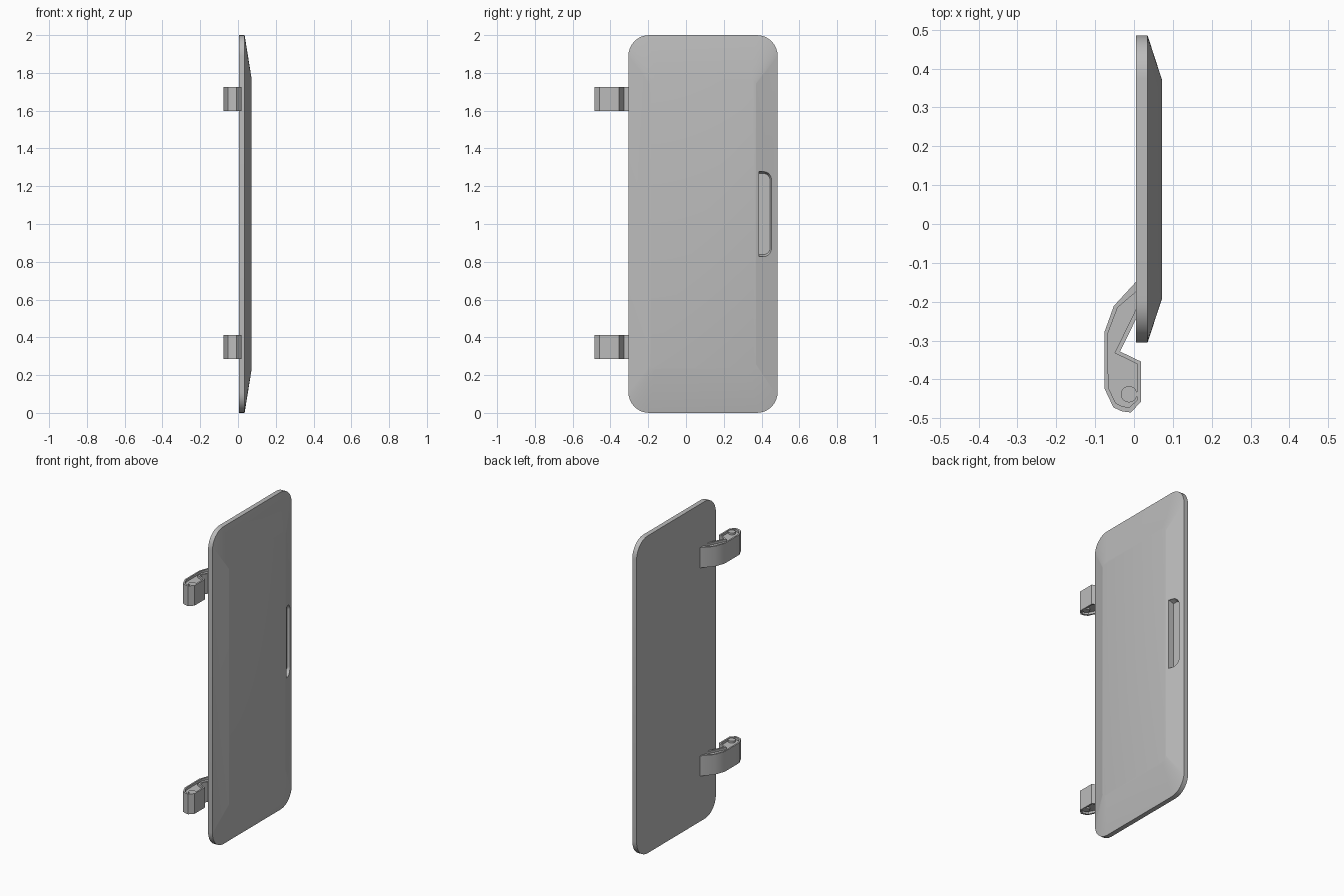
import bpy, bmesh, math

if "Cube" in bpy.data.objects:
    bpy.data.objects.remove(bpy.data.objects["Cube"])

grey = bpy.data.materials.new("grey")
grey.diffuse_color = (0.5, 0.5, 0.5, 1)
grey.use_nodes = True
grey.node_tree.nodes["Principled BSDF"].inputs["Base Color"].default_value = grey.diffuse_color


def loft(name, rings, smooth=15):
    """Join rings of equal point count into a closed, capped solid."""
    bm = bmesh.new()
    loops = [[bm.verts.new(p) for p in ring] for ring in rings]
    n = len(loops[0])
    for a, b in zip(loops, loops[1:]):
        for i in range(n):
            j = (i + 1) % n
            bm.faces.new((a[i], a[j], b[j], b[i]))
    bm.faces.new(loops[0])
    bm.faces.new(loops[-1])
    bmesh.ops.recalc_face_normals(bm, faces=bm.faces)
    mesh = bpy.data.meshes.new(name)
    bm.to_mesh(mesh)
    bm.free()
    mesh.materials.append(grey)
    obj = bpy.data.objects.new(name, mesh)
    bpy.context.collection.objects.link(obj)
    shade(obj, smooth)
    return obj


def shade(obj, degrees):
    bpy.ops.object.select_all(action='DESELECT')
    obj.select_set(True)
    bpy.context.view_layer.objects.active = obj
    bpy.ops.object.shade_smooth_by_angle(angle=math.radians(degrees))


def rounded(x, y0, y1, z0, z1, r_low, r_high, seg=8):
    """Rounded rectangle in the yz plane, with a radius for each y side."""
    corners = [(y1, z1, r_high, 0), (y0, z1, r_low, 90),
               (y0, z0, r_low, 180), (y1, z0, r_high, 270)]
    pts = []
    for y, z, r, start in corners:
        cy = y - r if y == y1 else y + r
        cz = z - r if z == z1 else z + r
        for i in range(seg + 1):
            a = math.radians(start + 90 * i / seg)
            pts.append((x, cy + r * math.cos(a), cz + r * math.sin(a)))
    return pts


# Door panel: straight rim, sloped border and raised centre
panel = loft("door_panel", [
    rounded(0.005, -0.305, 0.485, 0, 2, 0.11, 0.11),
    rounded(0.035, -0.305, 0.485, 0, 2, 0.11, 0.11),
    rounded(0.072, -0.192, 0.371, 0.23, 1.77, 0.03, 0.03),
])

# Grip recess cut into the sloped border
cutter = loft("grip_cutter", [
    rounded(0.030, 0.386, 0.445, 0.838, 1.267, 0.002, 0.035),
    rounded(0.055, 0.386, 0.458, 0.828, 1.277, 0.002, 0.045),
    rounded(0.100, 0.386, 0.458, 0.828, 1.277, 0.002, 0.045),
])
cutter.hide_render = True
cut = panel.modifiers.new("grip_recess", 'BOOLEAN')
cut.operation = 'DIFFERENCE'
cut.solver = 'EXACT'
cut.object = cutter
bpy.context.view_layer.objects.active = panel
bpy.ops.object.modifier_apply(modifier=cut.name)
bpy.data.objects.remove(cutter)
shade(panel, 15)

# Hinge arm outline and the outline of its recessed faces
outer = [(0.015, -0.138), (-0.052, -0.211), (-0.076, -0.278), (-0.076, -0.423),
         (-0.053, -0.472), (-0.031, -0.482), (-0.008, -0.485), (0.018, -0.457),
         (0.018, -0.354), (-0.036, -0.328), (0.015, -0.225)]
inner = [(0.013, -0.168), (-0.042, -0.215), (-0.067, -0.281), (-0.066, -0.421),
         (-0.047, -0.461), (-0.030, -0.469), (-0.012, -0.472), (0.008, -0.453),
         (0.008, -0.360), (-0.050, -0.332), (0.013, -0.203)]


def at(points, z):
    return [(x, y, z) for x, y in points]


def circle(z, r=0.021, n=20):
    return [(-0.013 + r * math.cos(math.tau * i / n),
             -0.438 + r * math.sin(math.tau * i / n), z) for i in range(n)]


# Two hinges, each an arm with recessed ends and a pin
depth = 0.015
for label, z0, z1 in (("lower", 0.286, 0.413), ("upper", 1.598, 1.725)):
    loft(label + "_hinge_arm", [
        at(inner, z0 + depth), at(inner, z0), at(outer, z0),
        at(outer, z1), at(inner, z1), at(inner, z1 - depth)], 30)
    loft(label + "_hinge_pin", [circle(z0 + 0.003), circle(z1 - 0.003)], 30)
